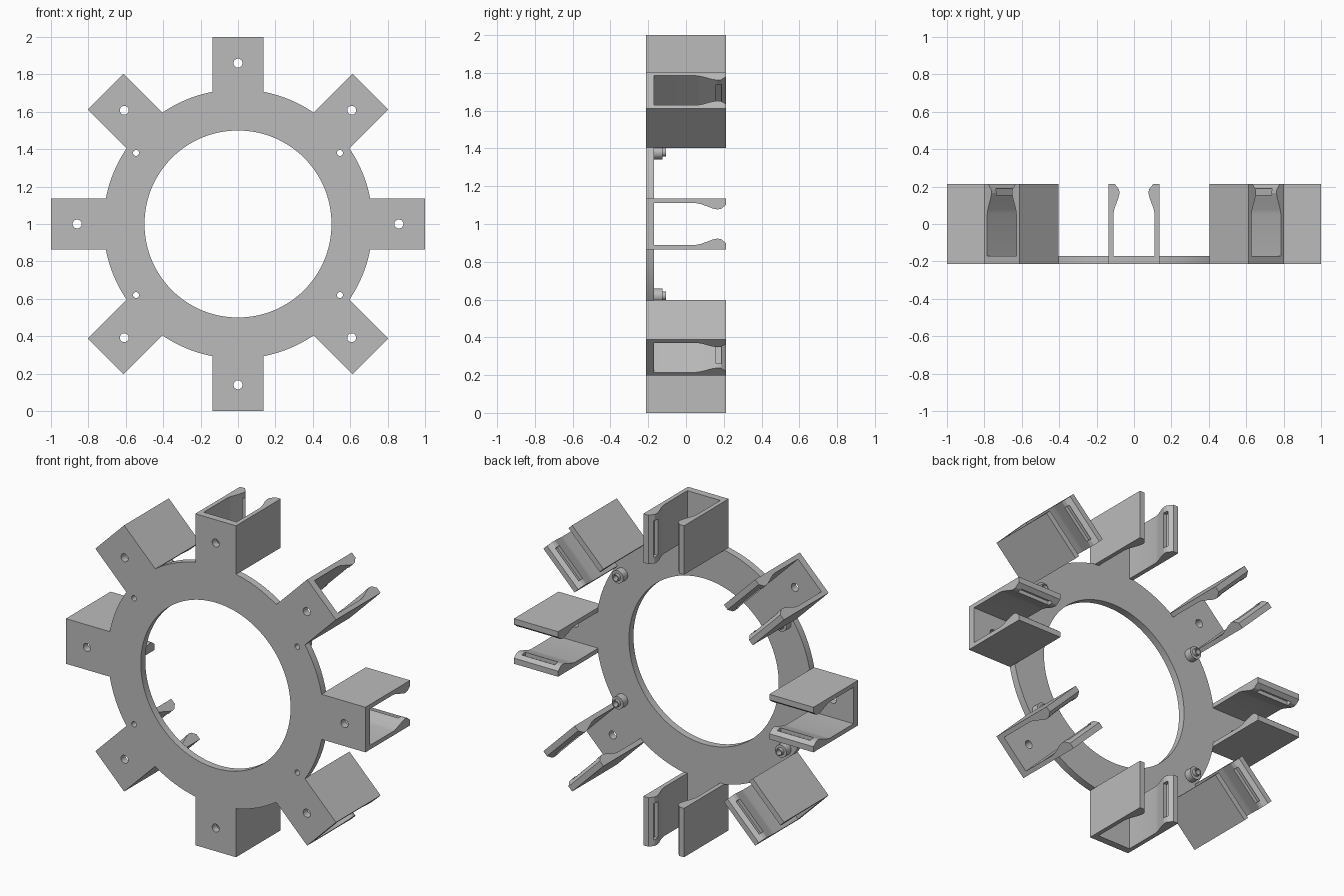
import bpy
import bmesh
from math import pi, radians, sin, cos
from mathutils import Matrix, Vector

if "Cube" in bpy.data.objects:
    bpy.data.objects.remove(bpy.data.objects["Cube"], do_unlink=True)

FRONT, PLATE_BACK, BACK = -0.213, -0.17, 0.213
CENTRE_Z = 1.0
CLIP_START, CLIP_END = 0.705, 1.0
HALF_WIDTH = 0.136

grey = bpy.data.materials.new("plain grey")
grey.use_nodes = True
colour = (0.5, 0.5, 0.5, 1)
grey.diffuse_color = colour
grey.node_tree.nodes["Principled BSDF"].inputs["Base Color"].default_value = colour


def make_object(name, bm):
    bmesh.ops.recalc_face_normals(bm, faces=bm.faces)
    mesh = bpy.data.meshes.new(name)
    bm.to_mesh(mesh)
    bm.free()
    mesh.materials.append(grey)
    obj = bpy.data.objects.new(name, mesh)
    bpy.context.collection.objects.link(obj)
    return obj


def lathe(name, profile, steps):
    """Turn a closed (radius, y) profile about the y axis."""
    bm = bmesh.new()
    rings = []
    for i in range(steps):
        a = 2 * pi * i / steps
        rings.append([bm.verts.new((r * cos(a), y, r * sin(a))) for r, y in profile])
    n = len(profile)
    for i in range(steps):
        here, there = rings[i], rings[(i + 1) % steps]
        for j in range(n):
            k = (j + 1) % n
            bm.faces.new((here[j], here[k], there[k], there[j]))
    return make_object(name, bm)


def cut(obj, cutter_bm):
    """Subtract the cutter shapes and keep the result as plain mesh."""
    cutter = make_object("cutter", cutter_bm)
    cutter.hide_render = True
    mod = obj.modifiers.new("cut", "BOOLEAN")
    mod.operation = "DIFFERENCE"
    mod.solver = "EXACT"
    mod.object = cutter
    graph = bpy.context.evaluated_depsgraph_get()
    mesh = bpy.data.meshes.new_from_object(obj.evaluated_get(graph))
    obj.modifiers.clear()
    obj.data = mesh
    bpy.data.objects.remove(cutter, do_unlink=True)


def add_drill(bm, x, z, radius):
    turn = Matrix.Translation((x, PLATE_BACK, z)) @ Matrix.Rotation(pi / 2, 4, "X")
    bmesh.ops.create_cone(bm, cap_ends=True, segments=32, radius1=radius,
                          radius2=radius, depth=0.2, matrix=turn)


def smooth(obj):
    bpy.ops.object.select_all(action="DESELECT")
    obj.select_set(True)
    bpy.context.view_layer.objects.active = obj
    bpy.ops.object.shade_smooth_by_angle(angle=radians(15))


# Ring plate with four small holes
corners = [(sx * 0.545, sz * 0.38) for sx in (-1, 1) for sz in (-1, 1)]
ring = lathe("ring_plate", [(0.5, FRONT), (0.72, FRONT),
                            (0.72, PLATE_BACK), (0.5, PLATE_BACK)], 128)
drills = bmesh.new()
for x, z in corners:
    add_drill(drills, x, z, 0.016)
cut(ring, drills)
smooth(ring)
ring.location.z = CENTRE_Z

# Hollow stepped standoffs behind the small holes
standoff = lathe("standoff", [(0.016, PLATE_BACK), (0.038, PLATE_BACK), (0.038, -0.125),
                              (0.022, -0.125), (0.022, -0.105), (0.016, -0.105)], 32)
smooth(standoff)
for i, (x, z) in enumerate(corners):
    part = standoff if i == 0 else standoff.copy()
    if i:
        bpy.context.collection.objects.link(part)
    part.name = f"standoff_{i + 1}"
    part.location = (x, 0, CENTRE_Z + z)

# Spring clip: U-shaped section with thickened lips, extruded outwards
half = [(HALF_WIDTH, FRONT), (HALF_WIDTH, BACK), (0.102, BACK), (0.08, 0.185),
        (0.077, 0.165), (0.083, 0.14), (0.105, 0.08), (0.11, 0.055),
        (0.11, PLATE_BACK)]
section = half + [(-x, y) for x, y in reversed(half)]
bm = bmesh.new()
face = bm.faces.new([bm.verts.new((x, y, CLIP_START)) for x, y in section])
extruded = bmesh.ops.extrude_face_region(bm, geom=[face])["geom"]
bmesh.ops.translate(bm, vec=Vector((0, 0, CLIP_END - CLIP_START)),
                    verts=[v for v in extruded if isinstance(v, bmesh.types.BMVert)])
clip = make_object("clip", bm)

# Mounting hole and a groove along the inside of each lip
tools = bmesh.new()
add_drill(tools, 0, 0.86, 0.024)
for side in (-1, 1):
    place = (Matrix.Translation((side * 0.08, 0.172, (CLIP_START + CLIP_END) / 2))
             @ Matrix.Diagonal((0.044, 0.034, 0.22, 1)))
    bmesh.ops.create_cube(tools, size=1, matrix=place)
cut(clip, tools)
smooth(clip)

# Eight clips around the ring
for i in range(8):
    part = clip if i == 0 else clip.copy()
    if i:
        bpy.context.collection.objects.link(part)
    part.name = f"clip_{i + 1}"
    part.location.z = CENTRE_Z
    part.rotation_euler.y = i * pi / 4
